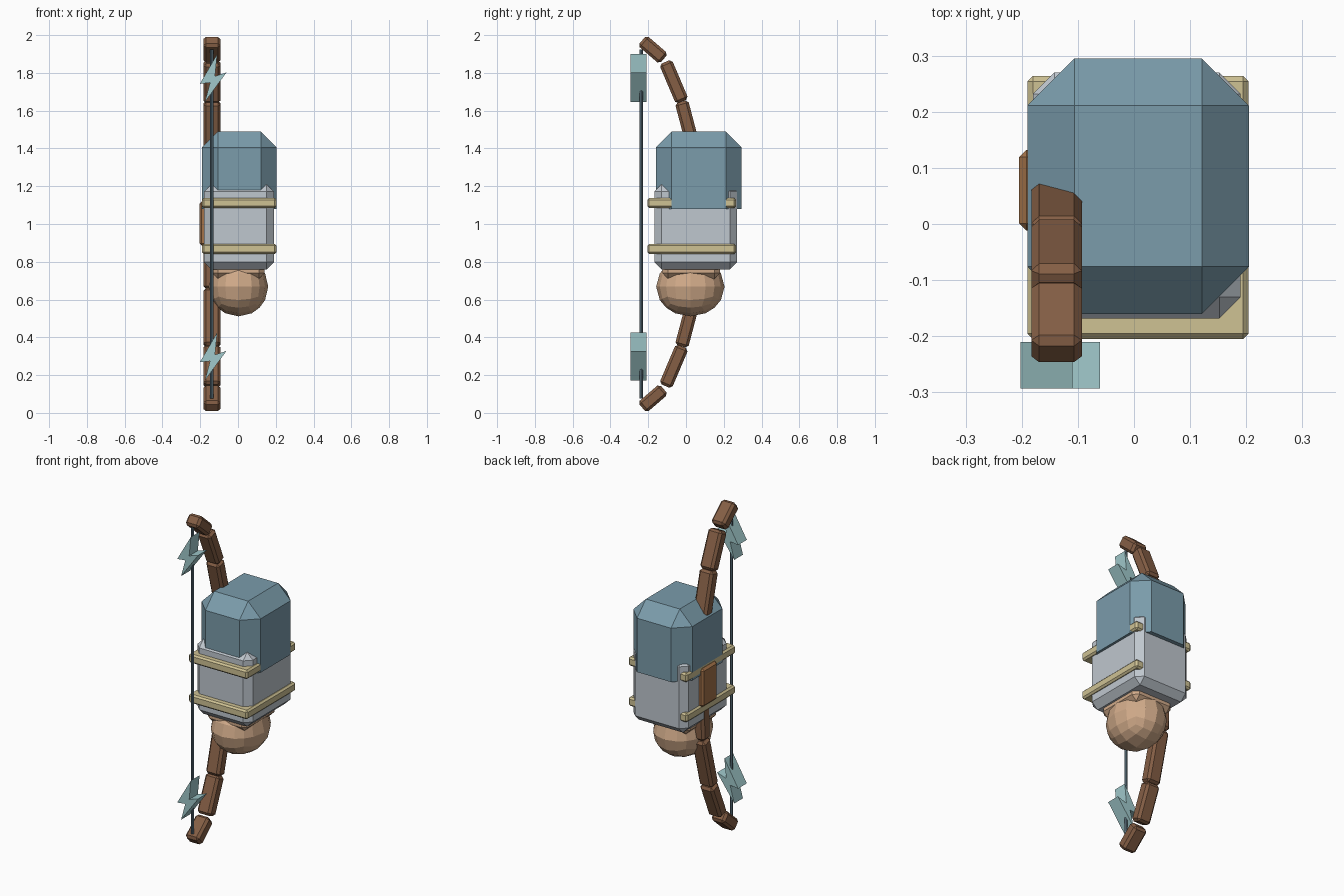
import bpy, bmesh, math
from mathutils import Matrix, Vector

cube = bpy.data.objects.get("Cube")
if cube:
    bpy.data.objects.remove(cube, do_unlink=True)


def material(name, srgb):
    linear = [((c + 0.055) / 1.055) ** 2.4 for c in srgb] + [1.0]
    mat = bpy.data.materials.new(name)
    mat.use_nodes = True
    mat.diffuse_color = linear
    mat.node_tree.nodes["Principled BSDF"].inputs["Base Color"].default_value = linear
    return mat


HOOD = material("dusty blue", (0.48, 0.61, 0.67))
BODY = material("light grey", (0.75, 0.78, 0.81))
STRAP = material("pale gold", (0.81, 0.76, 0.58))
SKIN = material("tan skin", (0.82, 0.67, 0.54))
WOOD = material("dark wood", (0.52, 0.37, 0.27))
GRIP = material("leather brown", (0.64, 0.45, 0.29))
BOLT = material("pale teal", (0.63, 0.79, 0.80))
CORD = material("slate", (0.38, 0.47, 0.52))


def finish(name, bm, mat):
    bmesh.ops.recalc_face_normals(bm, faces=bm.faces)
    mesh = bpy.data.meshes.new(name)
    bm.to_mesh(mesh)
    bm.free()
    mesh.materials.append(mat)
    obj = bpy.data.objects.new(name, mesh)
    bpy.context.collection.objects.link(obj)
    return obj


def box(name, low, high, bevel, mat, flat_bottom=False):
    """Chamfered box between two corners, optionally with a plain lower rim."""
    low, high = Vector(low), Vector(high)
    bm = bmesh.new()
    bmesh.ops.create_cube(bm, size=1)
    bmesh.ops.scale(bm, vec=high - low, verts=bm.verts)
    bmesh.ops.translate(bm, vec=(low + high) / 2, verts=bm.verts)
    middle = (low.z + high.z) / 2
    edges = [e for e in bm.edges
             if not flat_bottom or any(v.co.z > middle for v in e.verts)]
    bmesh.ops.bevel(bm, geom=edges, offset=bevel, segments=1,
                    profile=0.5, affect='EDGES')
    return finish(name, bm, mat)


# Torso, hood and neck
box("body", (-0.18, -0.168, 0.76), (0.19, 0.27, 1.21), 0.038, BODY)
box("hood", (-0.19, -0.16, 1.08), (0.205, 0.295, 1.49), 0.084, HOOD, True)
box("neck", (-0.135, -0.125, 0.71), (0.14, 0.18, 0.85), 0.03, SKIN)

# Straps around the torso
for label, z in (("upper", 1.111), ("lower", 0.868)):
    box(label + "_strap", (-0.19, -0.205, z - 0.027), (0.2045, 0.264, z + 0.027),
        0.01, STRAP)

# Faceted head: a subdivided cube pushed out to a sphere
bm = bmesh.new()
bmesh.ops.create_cube(bm, size=2)
bmesh.ops.subdivide_edges(bm, edges=bm.edges, cuts=3, use_grid_fill=True)
for v in bm.verts:
    v.co.normalize()
bmesh.ops.scale(bm, vec=(0.157, 0.181, 0.157), verts=bm.verts)
bmesh.ops.translate(bm, vec=(0.003, 0.023, 0.668), verts=bm.verts)
finish("head", bm, SKIN)

# Bow limbs: chamfered bars following a bent path, mirrored about mid height
BOW_X = -0.138
BOW_PARTS = {
    "tip": ((-0.232, 1.972), (-0.118, 1.874)),
    "outer": ((-0.109, 1.858), (-0.020, 1.649)),
    "inner": ((-0.024, 1.648), (0.056, 1.345)),
    "root": ((0.058, 1.342), (0.064, 1.06)),
}


def bow_bar(name, start, end):
    a, b = Vector((BOW_X, *start)), Vector((BOW_X, *end))
    angle = math.atan2(b.z - a.z, b.y - a.y)
    obj = box(name, (-0.045, -(b - a).length / 2, -0.036),
              (0.045, (b - a).length / 2, 0.036), 0.014, WOOD)
    obj.data.transform(Matrix.Translation((a + b) / 2) @ Matrix.Rotation(angle, 4, 'X'))


for part, (start, end) in BOW_PARTS.items():
    bow_bar("upper_bow_" + part, start, end)
    bow_bar("lower_bow_" + part, (start[0], 2 - start[1]), (end[0], 2 - end[1]))

box("bow_grip", (-0.205, -0.012, 0.885), (-0.075, 0.132, 1.118), 0.013, GRIP)

# Bowstring
bm = bmesh.new()
bmesh.ops.create_cone(bm, cap_ends=True, segments=8, radius1=0.009,
                      radius2=0.009, depth=1.85)
bmesh.ops.translate(bm, vec=(-0.14, -0.236, 1.0), verts=bm.verts)
finish("bowstring", bm, CORD)

# Lightning charms on the string
ZIGZAG = [(-0.11, 1.9), (-0.202, 1.742), (-0.148, 1.748),
          (-0.176, 1.645), (-0.061, 1.802), (-0.122, 1.782)]
for label, drop in (("upper", 0), ("lower", 1.474)):
    bm = bmesh.new()
    face = bm.faces.new([bm.verts.new((x, -0.293, z - drop)) for x, z in ZIGZAG])
    side = bmesh.ops.extrude_face_region(bm, geom=[face])["geom"]
    moved = [g for g in side if isinstance(g, bmesh.types.BMVert)]
    bmesh.ops.translate(bm, vec=(0, 0.083, 0), verts=moved)
    finish(label + "_lightning_charm", bm, BOLT)
